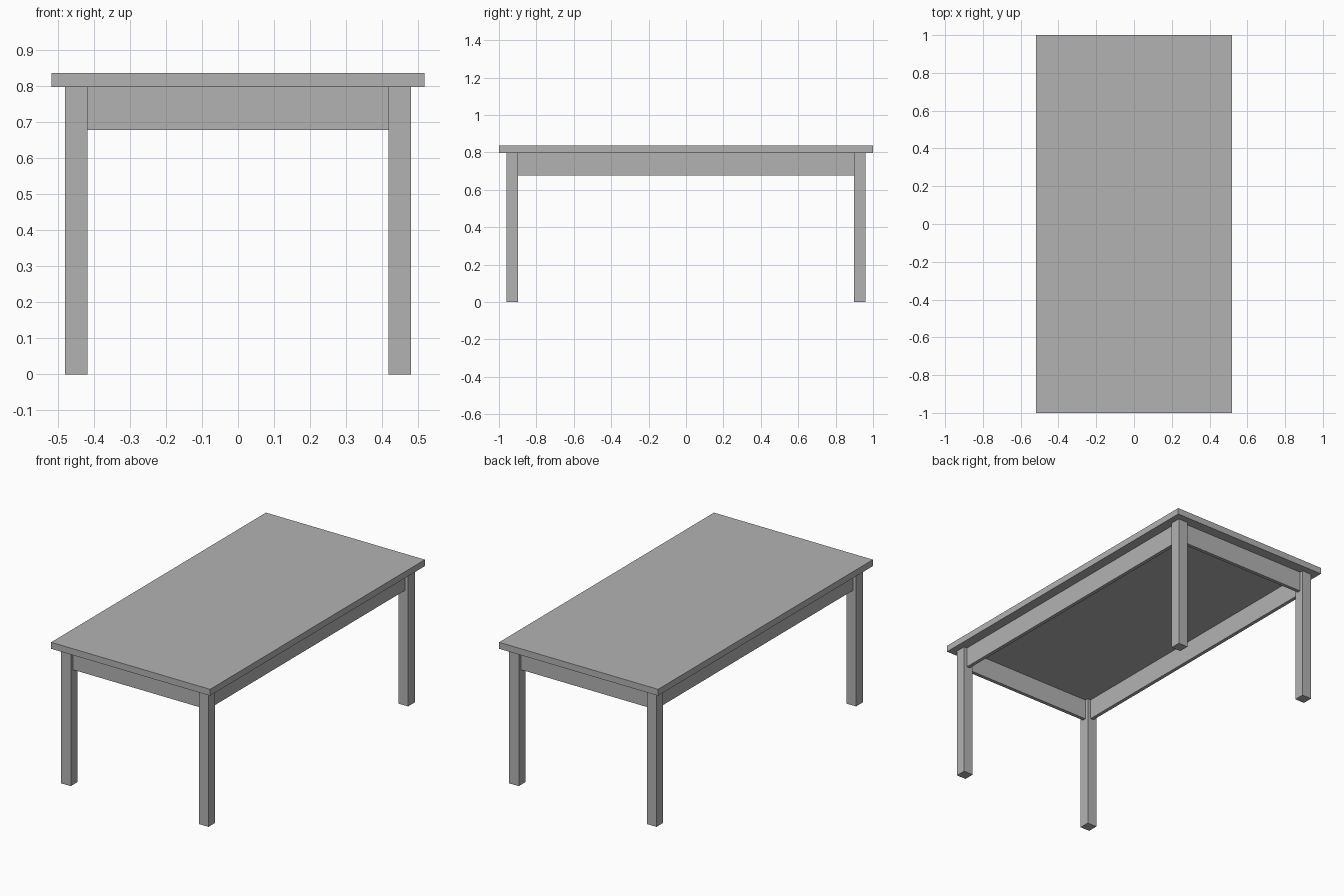
import bpy

# Remove the default cube
default = bpy.data.objects.get("Cube")
if default:
    bpy.data.objects.remove(default, do_unlink=True)

# Single plain grey
GREY = (0.45, 0.45, 0.45, 1.0)
grey = bpy.data.materials.new("plain grey")
grey.use_nodes = True
grey.diffuse_color = GREY
grey.node_tree.nodes["Principled BSDF"].inputs["Base Color"].default_value = GREY


def box(name, centre, size):
    bpy.ops.mesh.primitive_cube_add(size=1, location=centre)
    obj = bpy.context.object
    obj.name = name
    obj.scale = size
    bpy.ops.object.transform_apply(location=False, rotation=False, scale=True)
    obj.data.materials.append(grey)
    return obj


HEIGHT, TOP = 0.836, 0.038
LEG = 0.062
LEG_X, LEG_Y = 0.449, 0.929
APRON_H, APRON_T = 0.12, 0.021
under = HEIGHT - TOP

# Table top
box("table_top", (0, 0, HEIGHT - TOP / 2), (1.036, 2.0, TOP))

# Four square legs
for side_x, sx in (("right", -1), ("left", 1)):
    for side_y, sy in (("front", -1), ("back", 1)):
        box(f"{side_y}_{side_x}_leg", (sx * LEG_X, sy * LEG_Y, under / 2),
            (LEG, LEG, under))

# Aprons between the legs, centred on the leg thickness
apron_z = under - APRON_H / 2
for name, s in (("front", -1), ("back", 1)):
    box(f"{name}_apron", (0, s * LEG_Y, apron_z),
        (2 * LEG_X - LEG, APRON_T, APRON_H))
for name, s in (("right", -1), ("left", 1)):
    box(f"{name}_apron", (s * LEG_X, 0, apron_z),
        (APRON_T, 2 * LEG_Y - LEG, APRON_H))
